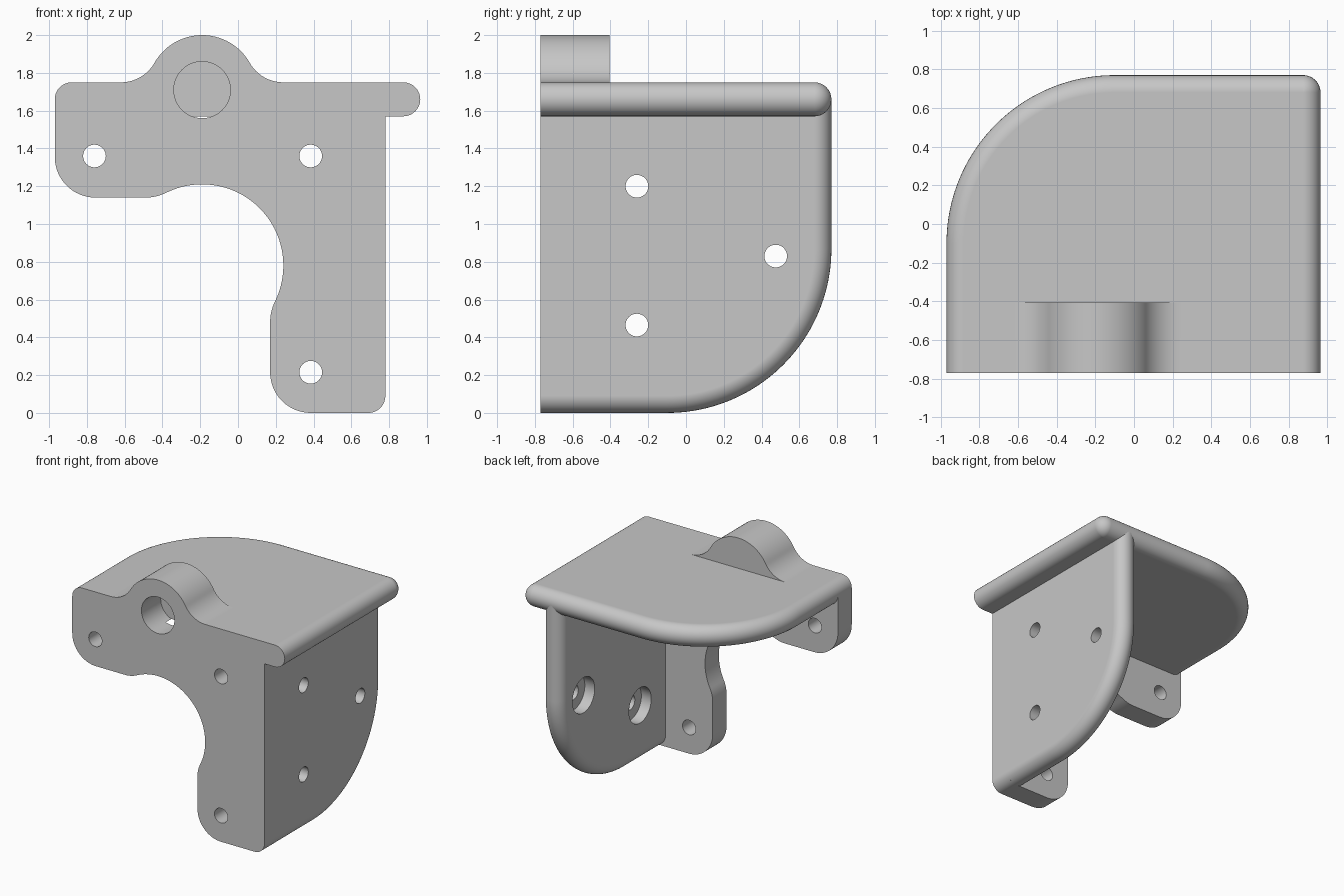
import bpy, bmesh
from math import sin, cos, radians
from mathutils import Matrix, Vector

cube = bpy.data.objects.get("Cube")
if cube:
    bpy.data.objects.remove(cube, do_unlink=True)

FRONT, SEAM, BACK = -0.77, -0.59, 0.77   # y of front face, back of front plate, rear edge
BOSS_BACK = -0.405
RIM = 0.09                               # half thickness of the plates
BEND = 0.87                              # large corner radius
BOSS = (-0.19, 1.71)

grey = bpy.data.materials.new("plain_grey")
grey.use_nodes = True
colour = (0.57, 0.57, 0.57, 1)
grey.diffuse_color = colour
grey.node_tree.nodes["Principled BSDF"].inputs["Base Color"].default_value = colour


def arc(cx, cy, r, start, end, n=16):
    angles = [radians(start + (end - start) * i / n) for i in range(n + 1)]
    return [(cx + r * cos(a), cy + r * sin(a)) for a in angles]


def make_object(name, bm):
    bmesh.ops.remove_doubles(bm, verts=bm.verts, dist=0.0001)
    bmesh.ops.recalc_face_normals(bm, faces=bm.faces)
    mesh = bpy.data.meshes.new(name)
    bm.to_mesh(mesh)
    bm.free()
    mesh.materials.append(grey)
    obj = bpy.data.objects.new(name, mesh)
    bpy.context.collection.objects.link(obj)
    return obj


def extruded(name, outline, y0, y1):
    """Extrude an x-z outline along y."""
    bm = bmesh.new()
    face = bm.faces.new([bm.verts.new((x, y0, z)) for x, z in outline])
    moved = bmesh.ops.extrude_face_region(bm, geom=[face], use_keep_orig=True)["geom"]
    bmesh.ops.translate(bm, vec=(0, y1 - y0, 0),
                        verts=[v for v in moved if isinstance(v, bmesh.types.BMVert)])
    return make_object(name, bm)


def round_plate(name, u0, u1, square_end, place, steps=16):
    """Plate with a half-round rim, stacked from inset outlines."""
    bm = bmesh.new()
    rings = []
    for i in range(steps + 1):
        a = radians(-90 + 180 * i / steps)
        d = RIM * (1 - cos(a))
        if square_end:
            pts = [(u1, SEAM), (u1, BACK - d)]
        else:
            pts = [(u1 - d, SEAM)] + arc(u1 - RIM, BACK - RIM, RIM - d, 0, 90)
        pts += arc(u0 + BEND, BACK - BEND, BEND - d, 90, 180, 40)
        pts.append((u0 + d, SEAM))
        rings.append([bm.verts.new(place(u, v, RIM * sin(a))) for u, v in pts])
    for low, high in zip(rings, rings[1:]):
        for j in range(len(low)):
            k = (j + 1) % len(low)
            bm.faces.new((low[j], low[k], high[k], high[j]))
    bm.faces.new(rings[0])
    bm.faces.new(rings[-1])
    return make_object(name, bm)


def cutter(name, axis, spots, radius, start, end):
    """Cylinders along x or y at the given spots of the other two axes."""
    bm = bmesh.new()
    turn = Vector((0, 0, 1)).rotation_difference(Vector(axis)).to_matrix().to_4x4()
    for a, b in spots:
        mid = (start + end) / 2
        centre = (mid, a, b) if axis[0] else (a, mid, b)
        bmesh.ops.create_cone(bm, cap_ends=True, segments=48, radius1=radius,
                              radius2=radius, depth=end - start,
                              matrix=Matrix.Translation(centre) @ turn)
    obj = make_object(name, bm)
    obj.hide_render = True
    return obj


def finish(obj, cutters):
    """Cut the holes, then shade smooth with sharp edges kept."""
    for c in cutters:
        mod = obj.modifiers.new("cut", 'BOOLEAN')
        mod.operation, mod.solver, mod.object = 'DIFFERENCE', 'EXACT', c
    bpy.context.view_layer.update()
    graph = bpy.context.evaluated_depsgraph_get()
    mesh = bpy.data.meshes.new_from_object(obj.evaluated_get(graph))
    obj.modifiers.clear()
    obj.data = mesh
    mesh.shade_smooth()
    mesh.set_sharp_from_angle(angle=radians(30))
    weighted = obj.modifiers.new("even_shading", 'WEIGHTED_NORMAL')
    weighted.keep_sharp = True


# Rounded hump with its two side fillets, from right to left
bx, bz = BOSS
hump = (arc(bx + 0.43, 1.955, 0.205, -90, -150.3)
        + arc(bx, bz, 0.29, 29.7, 150.3, 40)[1:]
        + arc(bx - 0.43, 1.955, 0.205, -29.7, -90)[1:])

# Front plate: angle bracket shape with a round cut-out
outline = arc(0.69, RIM, RIM, -90, 0)
outline += [(0.78, 1.57)]
outline += arc(0.875, 1.66, RIM, -90, 90)
outline += hump
outline += arc(-0.88, 1.66, RIM, 90, 180)
outline += arc(-0.755, 1.355, 0.215, 180, 270)
outline += arc(-0.49, 1.388, 0.248, -90, -63.7, 8)
outline += arc(-0.19, 0.78, 0.43, 116.3, -26.3, 48)[1:]
outline += arc(0.418, 0.48, 0.248, 153.7, 180, 8)[1:]
outline += arc(0.385, 0.215, 0.215, 180, 270)
front_plate = extruded("front_plate", outline, FRONT, SEAM)

# Boss continuing the hump behind the front plate
boss = extruded("boss", hump + [(bx - 0.43, 1.7), (bx + 0.43, 1.7)], SEAM, BOSS_BACK)

# Top and side plates
top_plate = round_plate("top_plate", -0.97, 0.965, False, lambda u, v, h: (u, v, 1.66 + h))
side_plate = round_plate("side_plate", 0, 1.66, True, lambda u, v, h: (0.69 + h, v, u))

# Holes
X, Y = (1, 0, 0), (0, 1, 0)
side_spots = [(-0.26, 1.2), (-0.26, 0.465), (0.475, 0.83)]
front_spots = [(-0.76, 1.36), (0.385, 1.36), (0.385, 0.215)]
front_drill = cutter("front_drill", Y, front_spots, 0.06, -0.9, -0.5)
socket = cutter("socket_cutter", Y, [BOSS], 0.15, -0.9, -0.52)
side_drill = cutter("side_drill", X, side_spots, 0.06, 0.5, 0.9)
counterbore = cutter("counterbore_cutter", X, side_spots, 0.145, 0.5, 0.69)

finish(front_plate, [front_drill, socket])
finish(boss, [socket])
finish(top_plate, [socket])
finish(side_plate, [side_drill, counterbore])
for c in (front_drill, socket, side_drill, counterbore):
    bpy.data.objects.remove(c, do_unlink=True)
